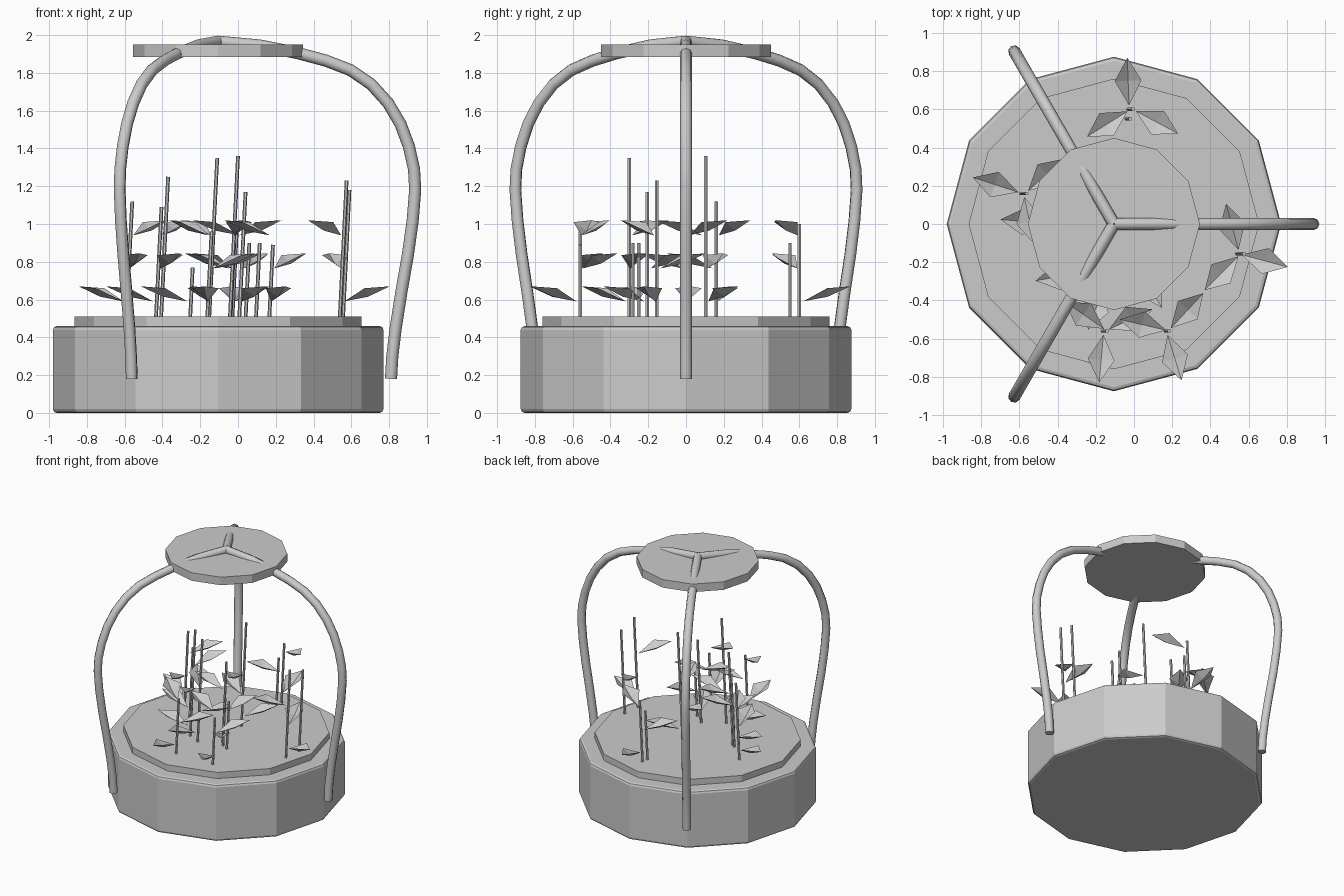
import bpy, math
from mathutils import Vector

if "Cube" in bpy.data.objects:
    bpy.data.objects.remove(bpy.data.objects["Cube"])

CX = -0.105  # planter axis


def disc(name, radius, z0, z1, bevel=0.0):
    bpy.ops.mesh.primitive_cylinder_add(vertices=12, radius=radius, depth=z1 - z0,
                                        location=(CX, 0, (z0 + z1) / 2))
    ob = bpy.context.object
    ob.name = name
    if bevel:
        mod = ob.modifiers.new("edge", 'BEVEL')
        mod.width = bevel
        mod.segments = 2
        mod.limit_method = 'ANGLE'
        mod.angle_limit = math.radians(50)
    return ob


# Planter, soil and top plate
disc("planter_base", 0.875, 0.0, 0.46, 0.02)
disc("soil", 0.76, 0.40, 0.51)
disc("top_plate", 0.45, 1.885, 1.95)

# Three bent tube arms (radius, height)
path = [(0.0, 1.965), (0.22, 1.945), (0.42, 1.905), (0.57, 1.865), (0.70, 1.815), (0.81, 1.74),
        (0.90, 1.64), (0.965, 1.53), (1.01, 1.41), (1.037, 1.29), (1.043, 1.18),
        (1.03, 1.02), (1.005, 0.84), (0.97, 0.64), (0.94, 0.45), (0.922, 0.30), (0.915, 0.18)]
for i in range(3):
    cu = bpy.data.curves.new(f"arm_{i + 1}", 'CURVE')
    cu.dimensions = '3D'
    cu.bevel_depth = 0.032
    cu.bevel_resolution = 2
    cu.use_fill_caps = True
    sp = cu.splines.new('POLY')
    sp.points.add(len(path) - 1)
    for p, (r, z) in zip(sp.points, path):
        p.co = (r, 0, z, 1)
    arm = bpy.data.objects.new(f"arm_{i + 1}", cu)
    arm.location = (CX, 0, 0)
    arm.rotation_euler.z = math.radians(120 * i)
    bpy.context.collection.objects.link(arm)

# Plants: top x, y, stem height, angle of the lowest leaf, number of leaves
plants = [
    (0.575, -0.155, 1.23, -15, 3), (0.59, -0.01, 1.18, -40, 0),
    (-0.56, 0.16, 1.12, 162, 3), (-0.37, -0.02, 1.25, 0, 0),
    (-0.405, 0.0, 1.09, 175, 3), (0.0, 0.105, 1.36, 40, 3),
    (-0.11, -0.30, 1.35, 250, 3), (0.04, -0.205, 1.17, 300, 3),
    (-0.005, 0.60, 1.00, 92, 3), (-0.02, 0.55, 0.90, 75, 0),
    (-0.14, -0.56, 0.96, 265, 3), (0.185, -0.56, 0.89, 287, 3),
    (0.06, -0.25, 0.90, 200, 0), (0.115, -0.28, 0.90, 330, 0),
    (-0.24, -0.25, 0.77, 190, 1),
]
LEAN = 0.05  # sideways lean per unit height


def leaf(verts, faces, base, angle):
    # Folded diamond leaf rising outwards from the stem
    d = Vector((math.cos(angle), math.sin(angle), 0))
    s = Vector((-d.y, d.x, 0))
    n = len(verts)
    for along, side, up in ((0.02, 0, 0), (0.15, -0.07, 0.07), (0.27, 0, 0.08),
                            (0.15, 0.07, 0.07), (0.15, 0, 0.025)):
        verts.append(base + d * along + s * side + Vector((0, 0, up)))
    for k in range(4):
        faces.append((n + k, n + (k + 1) % 4, n + 4))


for i, (x, y, top, angle, count) in enumerate(plants):
    # Thin leaning stem
    z0 = 0.49
    foot = Vector((x - LEAN * (top - z0), y, z0))
    axis = Vector((x, y, top)) - foot
    bpy.ops.mesh.primitive_cylinder_add(vertices=6, radius=0.010, depth=axis.length,
                                        location=foot + axis / 2)
    stem = bpy.context.object
    stem.name = f"stem_{i + 1}"
    stem.rotation_euler = axis.to_track_quat('Z', 'Y').to_euler()
    # Tiers of leaves turning around the stem
    if count:
        verts, faces = [], []
        for k in range(count):
            z = 0.59 + 0.175 * k
            base = Vector((x - LEAN * (top - z), y, z))
            leaf(verts, faces, base, math.radians(angle + 120 * k))
        me = bpy.data.meshes.new(f"leaves_{i + 1}")
        me.from_pydata(verts, [], faces)
        bpy.context.collection.objects.link(bpy.data.objects.new(f"leaves_{i + 1}", me))
